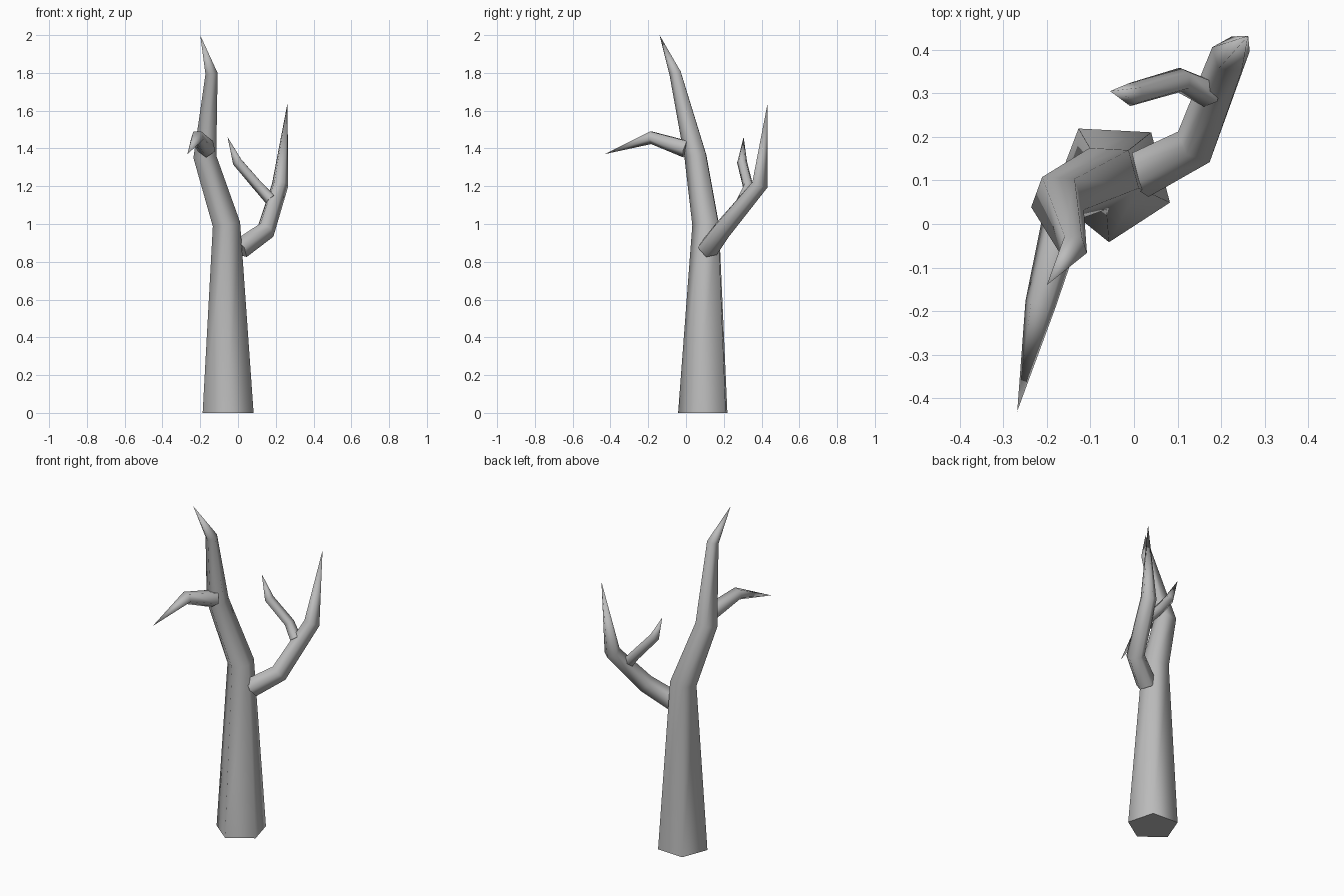
import bpy, bmesh
from math import sin, cos, radians, tau
from mathutils import Vector

if "Cube" in bpy.data.objects:
    bpy.data.objects.remove(bpy.data.objects["Cube"])

SIDES = 5
bark = bpy.data.materials.new("grey bark")
bark.use_nodes = True
bark.diffuse_color = (0.5, 0.5, 0.5, 1)
bark.node_tree.nodes["Principled BSDF"].inputs["Base Color"].default_value = (0.5, 0.5, 0.5, 1)


def limb(name, path, radii, phase, first_dir=None):
    """Tapered five-sided limb along a bent path, ending in a point."""
    pts = [Vector(p) for p in path]
    dirs = [(b - a).normalized() for a, b in zip(pts, pts[1:])]
    tangents = [Vector(first_dir or dirs[0]).normalized()]
    tangents += [(a + b).normalized() for a, b in zip(dirs, dirs[1:])]
    # Starting frame, then carried along the limb without twist
    t = tangents[0]
    u = Vector((1, 0, 0))
    u = (u - t * u.dot(t)).normalized()
    bm = bmesh.new()
    rings = []
    for p, r, tangent in zip(pts, radii, tangents):
        u = t.rotation_difference(tangent) @ u
        t = tangent
        v = t.cross(u)
        angles = [radians(phase) + tau * i / SIDES for i in range(SIDES)]
        rings.append([bm.verts.new(p + r * (u * cos(a) + v * sin(a))) for a in angles])
    tip = bm.verts.new(pts[-1])
    for i in range(SIDES):
        j = (i + 1) % SIDES
        for low, high in zip(rings, rings[1:]):
            bm.faces.new((low[i], low[j], high[j], high[i])).smooth = True
        bm.faces.new((rings[-1][i], rings[-1][j], tip)).smooth = True
    # Flat cut end with a crisp rim
    base = bm.faces.new(rings[0][::-1])
    for edge in base.edges:
        edge.smooth = False
    mesh = bpy.data.meshes.new(name)
    bm.to_mesh(mesh)
    bm.free()
    mesh.materials.append(bark)
    obj = bpy.data.objects.new(name, mesh)
    bpy.context.collection.objects.link(obj)
    return obj


# Trunk leaning over into the crown
limb("trunk",
     [(-0.05, 0.1, 0), (-0.06, 0.11, 1.0), (-0.175, 0.055, 1.36),
      (-0.14, -0.055, 1.8), (-0.2, -0.14, 2.0)],
     [0.142, 0.077, 0.064, 0.034], 51, (0, 0, 1))

# Large side branch
limb("large_branch",
     [(0.01, 0.115, 0.87), (0.145, 0.185, 0.965), (0.222, 0.388, 1.21), (0.262, 0.432, 1.64)],
     [0.058, 0.053, 0.046], 20)

# Twig growing from the large branch
limb("twig",
     [(0.175, 0.3, 1.13), (0.11, 0.33, 1.2), (-0.002, 0.297, 1.33), (-0.055, 0.305, 1.46)],
     [0.034, 0.03, 0.028], 20)

# Drooping front branch
limb("front_branch",
     [(-0.165, 0.0, 1.4), (-0.215, -0.185, 1.46), (-0.268, -0.43, 1.37)],
     [0.05, 0.037], 50)
